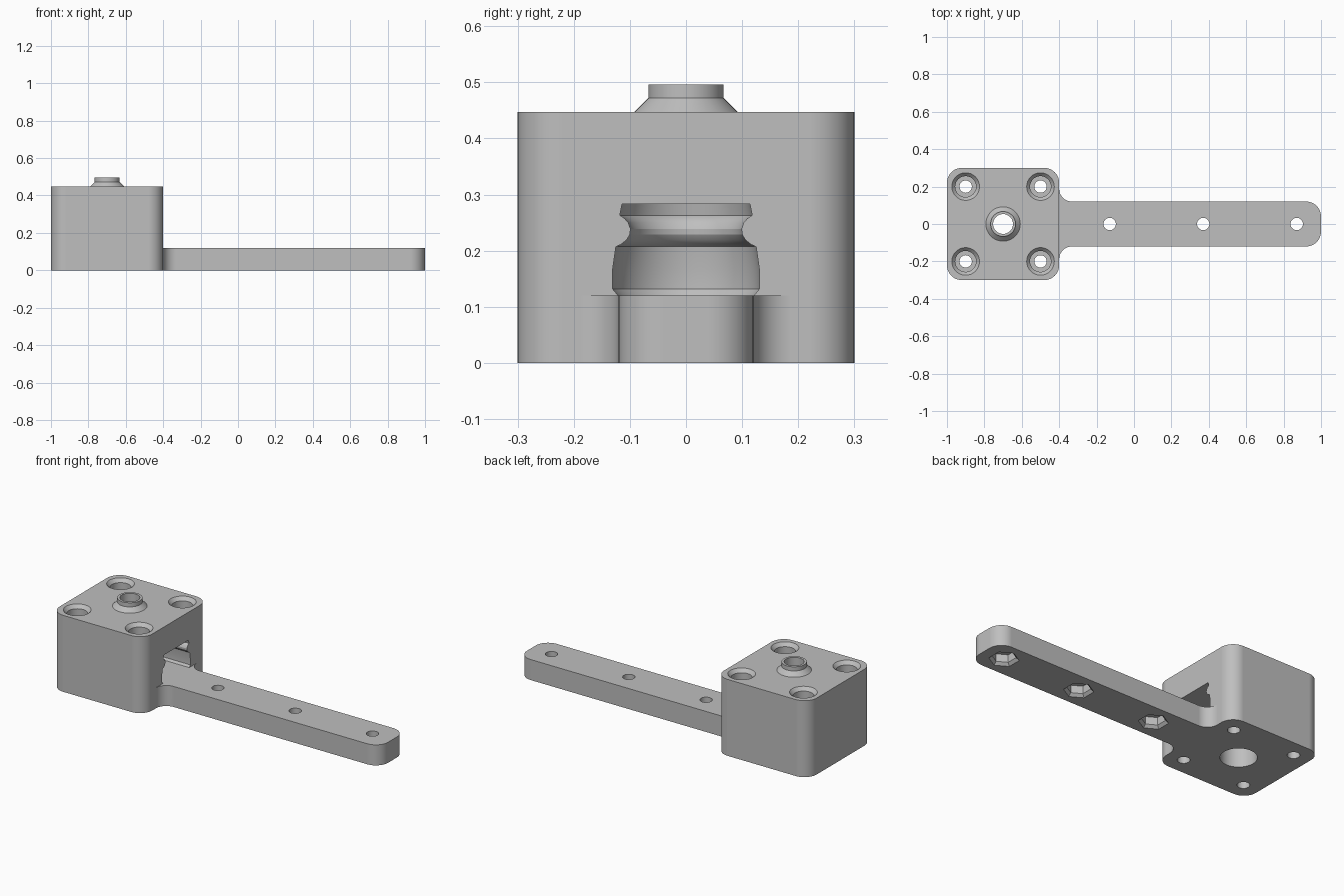
import bpy, bmesh
from math import cos, sin, radians

if "Cube" in bpy.data.objects:
    bpy.data.objects.remove(bpy.data.objects["Cube"])

grey = bpy.data.materials.new("mid grey")
grey.use_nodes = True
grey.diffuse_color = (0.52, 0.52, 0.52, 1)
grey.node_tree.nodes["Principled BSDF"].inputs["Base Color"].default_value = grey.diffuse_color


def arc(cx, cy, r, start, end, steps=12):
    angles = [radians(start + (end - start) * i / steps) for i in range(steps + 1)]
    return [(cx + r * cos(a), cy + r * sin(a)) for a in angles]


def ring(cx, cy, r, sides=48):
    return arc(cx, cy, r, 0, 360, sides)[:-1]


def hexagon(cx, cy, r):
    return arc(cx, cy, r, 30, 330, 5)


def loft(name, layers):
    """Closed solid through a stack of (outline, height) layers."""
    bm = bmesh.new()
    rows = [[bm.verts.new((x, y, z)) for x, y in outline] for outline, z in layers]
    n = len(rows[0])
    for low, high in zip(rows, rows[1:]):
        for i in range(n):
            j = (i + 1) % n
            bm.faces.new((low[i], low[j], high[j], high[i]))
    bm.faces.new(rows[0][::-1])
    bm.faces.new(rows[-1])
    bmesh.ops.recalc_face_normals(bm, faces=bm.faces)
    mesh = bpy.data.meshes.new(name)
    bm.to_mesh(mesh)
    bm.free()
    mesh.materials.append(grey)
    obj = bpy.data.objects.new(name, mesh)
    bpy.context.collection.objects.link(obj)
    return obj


def combine(body, other, operation):
    mod = body.modifiers.new(operation.title(), "BOOLEAN")
    mod.operation, mod.solver, mod.object = operation, "EXACT", other
    bpy.ops.object.select_all(action="DESELECT")
    bpy.context.view_layer.objects.active = body
    body.select_set(True)
    bpy.ops.object.modifier_apply(modifier=mod.name)
    bpy.data.objects.remove(other)


CX, FACE, HALF, CORNER = -0.7, -0.4, 0.3, 0.08
TOP, ARM_W, ARM_H, FILLET = 0.447, 0.12, 0.12, 0.068

# Square block with rounded vertical corners
k = HALF - CORNER
block_outline = []
for i, (sx, sy) in enumerate([(1, 1), (-1, 1), (-1, -1), (1, -1)]):
    block_outline += arc(CX + sx * k, sy * k, CORNER, 90 * i, 90 * i + 90)
body = loft("bracket_body", [(block_outline, 0), (block_outline, TOP)])

# Flat arm, filleted into the block and rounded at its tip
half = [(-0.5, -ARM_W - FILLET)]
half += arc(FACE + FILLET, -ARM_W - FILLET, FILLET, 180, 90)
half += arc(1 - CORNER, CORNER - ARM_W, CORNER, -90, 0)
arm_outline = half + [(x, -y) for x, y in reversed(half)]
combine(body, loft("arm", [(arm_outline, 0), (arm_outline, ARM_H)]), "UNION")

# Spout on top: cone and short collar
spout = [(0.092, 0.4), (0.092, TOP), (0.067, 0.472), (0.067, 0.496)]
combine(body, loft("spout", [(ring(CX, 0, r), z) for r, z in spout]), "UNION")

# U-shaped side pocket with a grooved wall, open towards the arm
pocket = [(0.121, 0.12), (0.131, 0.132), (0.131, 0.165), (0.125, 0.207), (0.116, 0.211),
          (0.106, 0.219), (0.100, 0.229), (0.099, 0.239), (0.103, 0.250), (0.110, 0.258),
          (0.118, 0.263), (0.114, 0.283)]
layers = [([(-0.3, r)] + arc(CX, 0, r, 90, 270, 32) + [(-0.3, -r)], z) for r, z in pocket]
combine(body, loft("pocket_cutter", layers), "DIFFERENCE")

# Wide bore through the floor, narrow bore up through the spout
for r, low, high in [(0.096, -0.1, 0.16), (0.053, 0.2, 0.6)]:
    bore = ring(CX, 0, r)
    combine(body, loft("bore_cutter", [(bore, low), (bore, high)]), "DIFFERENCE")

# Chamfered, counterbored screw holes in the block corners
screw = [(0.033, -0.1), (0.033, 0.3), (0.056, 0.3), (0.056, 0.427), (0.074, TOP), (0.074, 0.5)]
for x in (CX - 0.2, CX + 0.2):
    for y in (-0.2, 0.2):
        cutter = loft("screw_cutter", [(ring(x, y, r, 32), z) for r, z in screw])
        combine(body, cutter, "DIFFERENCE")

# Arm holes with chamfered hexagonal nut pockets underneath
nut = [(0.079, -0.05), (0.079, 0), (0.063, 0.016), (0.063, 0.06)]
for x in (-0.13, 0.37, 0.87):
    hole = ring(x, 0, 0.033, 32)
    combine(body, loft("hole_cutter", [(hole, -0.1), (hole, 0.2)]), "DIFFERENCE")
    combine(body, loft("nut_cutter", [(hexagon(x, 0, r), z) for r, z in nut]), "DIFFERENCE")

bpy.ops.object.shade_smooth_by_angle(angle=radians(25))
normals = body.modifiers.new("Weighted Normal", "WEIGHTED_NORMAL")
normals.keep_sharp = True
